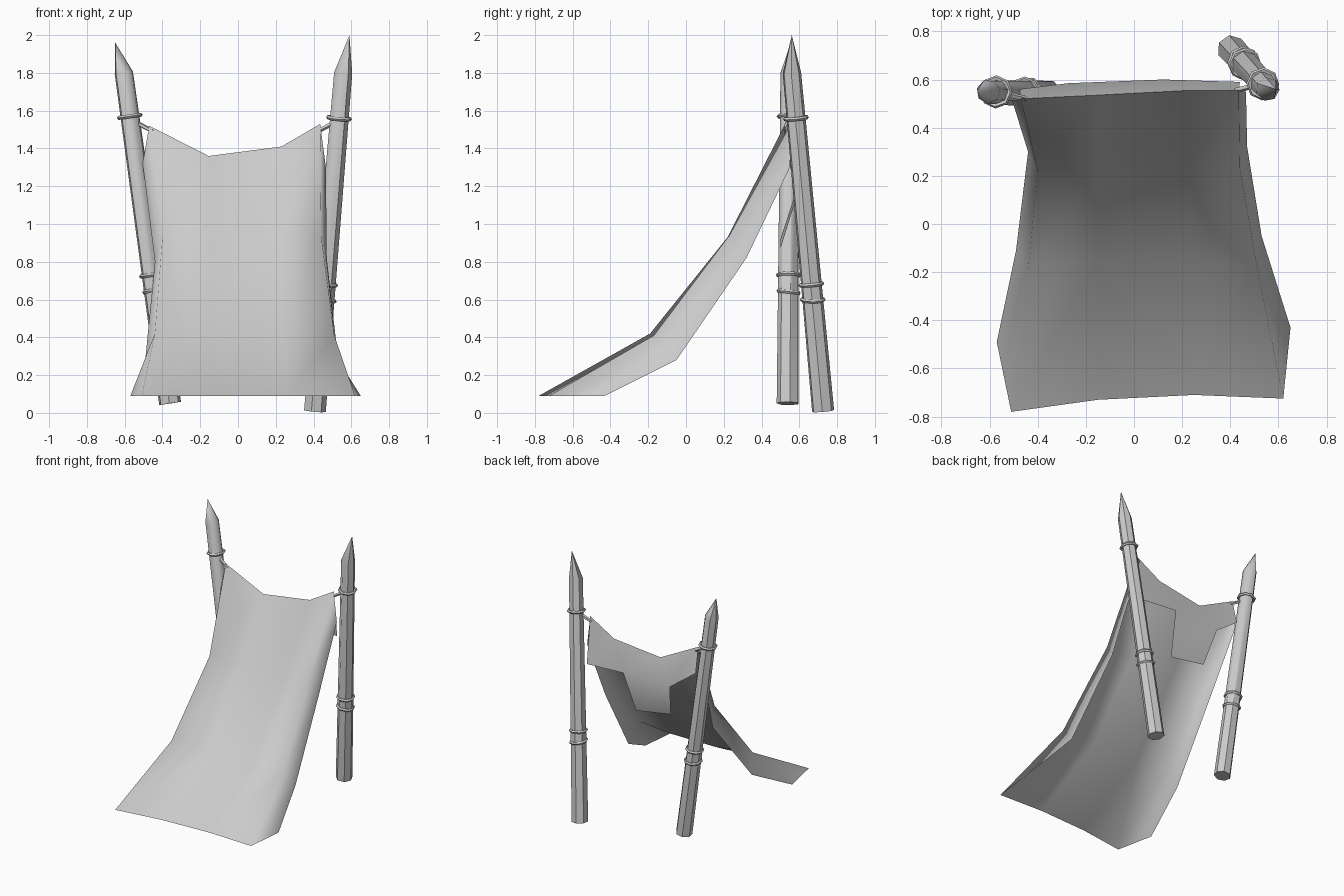
import bpy, bmesh, math
from mathutils import Vector

default = bpy.data.objects.get("Cube")
if default:
    bpy.data.objects.remove(default, do_unlink=True)

grey = bpy.data.materials.new("plain grey")
grey.use_nodes = True
colour = (0.6, 0.6, 0.6, 1)
grey.diffuse_color = colour
grey.node_tree.nodes["Principled BSDF"].inputs["Base Color"].default_value = colour


def finish(name, bm, angle, recalc=True):
    """Turn a bmesh into a shaded object."""
    if recalc:
        bmesh.ops.recalc_face_normals(bm, faces=bm.faces[:])
    mesh = bpy.data.meshes.new(name)
    bm.to_mesh(mesh)
    bm.free()
    mesh.materials.append(grey)
    obj = bpy.data.objects.new(name, mesh)
    bpy.context.collection.objects.link(obj)
    bpy.ops.object.select_all(action='DESELECT')
    obj.select_set(True)
    bpy.context.view_layer.objects.active = obj
    bpy.ops.object.shade_smooth_by_angle(angle=math.radians(angle))
    return obj


def tube(name, path, radii, sides, angle=50):
    """Polygonal tube through path points; a zero radius makes a point."""
    path = [Vector(p) for p in path]
    turn = (path[-1] - path[0]).to_track_quat('Z', 'Y')
    bm = bmesh.new()
    rings = []
    for centre, radius in zip(path, radii):
        if radius == 0:
            rings.append([bm.verts.new(centre)] * sides)
            continue
        ring = []
        for i in range(sides):
            a = math.tau * i / sides
            offset = Vector((math.cos(a), math.sin(a), 0)) * radius
            ring.append(bm.verts.new(centre + turn @ offset))
        rings.append(ring)
    for low, high in zip(rings, rings[1:]):
        for i in range(sides):
            j = (i + 1) % sides
            corners = [low[i], low[j], high[j], high[i]]
            bm.faces.new(list(dict.fromkeys(corners)))
    for ring, radius in ((rings[0], radii[0]), (rings[-1], radii[-1])):
        if radius:
            bm.faces.new(ring)
    return finish(name, bm, angle)


def binding(name, base, shoulder, height, tilt):
    """Rope loop wrapped round a pole at a given height."""
    base, shoulder = Vector(base), Vector(shoulder)
    centre = base.lerp(shoulder, (height - base.z) / (shoulder.z - base.z))
    axis = (shoulder - base).normalized() + Vector((tilt, tilt, 0))
    bpy.ops.mesh.primitive_torus_add(
        location=centre, rotation=axis.to_track_quat('Z', 'Y').to_euler(),
        major_segments=8, minor_segments=5,
        major_radius=0.058, minor_radius=0.011)
    loop = bpy.context.object
    loop.name = name
    loop.data.materials.append(grey)
    bpy.ops.object.shade_smooth_by_angle(angle=math.radians(60))


# Sharpened poles, their rope bindings and the ties to the cloth
poles = {
    "right": ((-0.36, 0.54, 0.05), (-0.605, 0.55, 1.8), (-0.65, 0.555, 1.96),
              (0.73, 0.64, 1.57), (-0.45, 0.52, 1.49)),
    "left": ((0.405, 0.725, 0.01), (0.555, 0.56, 1.8), (0.59, 0.56, 2.0),
             (0.68, 0.6, 1.56), (0.42, 0.555, 1.49)),
}
for side, (base, shoulder, tip, heights, corner) in poles.items():
    tube(side + "_pole", (base, shoulder, tip), (0.06, 0.05, 0), 7)
    for n, height in enumerate(heights):
        binding(f"{side}_binding_{n}", base, shoulder, height, 0.1 * (n == 1))
    knot = Vector(base).lerp(Vector(shoulder), 0.86)
    tube(side + "_tie", (knot, corner), (0.012, 0.012), 5)

# Hanging cloth: each row runs edge, crease, middle, middle, crease, edge
rows = (
    ((-0.57, -0.49, 0.09), (-0.51, -0.78, 0.09), (-0.15, -0.73, 0.09),
     (0.25, -0.71, 0.09), (0.62, -0.725, 0.09), (0.65, -0.43, 0.09)),
    ((-0.49, -0.11, 0.29), (-0.44, -0.19, 0.42), (-0.15, -0.15, 0.4),
     (0.24, -0.15, 0.4), (0.51, -0.17, 0.41), (0.53, -0.05, 0.28)),
    ((-0.44, 0.3, 0.8), (-0.4, 0.22, 0.93), (-0.15, 0.24, 0.92),
     (0.23, 0.25, 0.92), (0.44, 0.23, 0.94), (0.47, 0.32, 0.82)),
    ((-0.505, 0.51, 1.32), (-0.47, 0.52, 1.52), (-0.155, 0.535, 1.36),
     (0.23, 0.555, 1.41), (0.435, 0.555, 1.53), (0.465, 0.55, 1.3)),
)
bm = bmesh.new()
grid = [[bm.verts.new(p) for p in row] for row in rows]
for low, high in zip(grid, grid[1:]):
    for i in range(len(low) - 1):
        bm.faces.new((low[i], low[i + 1], high[i + 1], high[i]))
finish("cloth", bm, 100, recalc=False)

# Fold of cloth hanging behind the top edge, with a longer middle tongue
hem = ((-0.475, 0.56, 1.33), (-0.27, 0.585, 1.18),
       (0.12, 0.6, 1.19), (0.44, 0.59, 1.17))
tongue = ((-0.22, 0.5, 0.92), (0.08, 0.5, 0.87))
bm = bmesh.new()
top = [bm.verts.new(p) for p in rows[-1][1:5]]
low = [bm.verts.new(p) for p in hem]
end = [bm.verts.new(p) for p in tongue]
for i in range(3):
    bm.faces.new((top[i], top[i + 1], low[i + 1], low[i]))
bm.faces.new((low[1], low[2], end[1], end[0]))
finish("back_fold", bm, 60, recalc=False)
